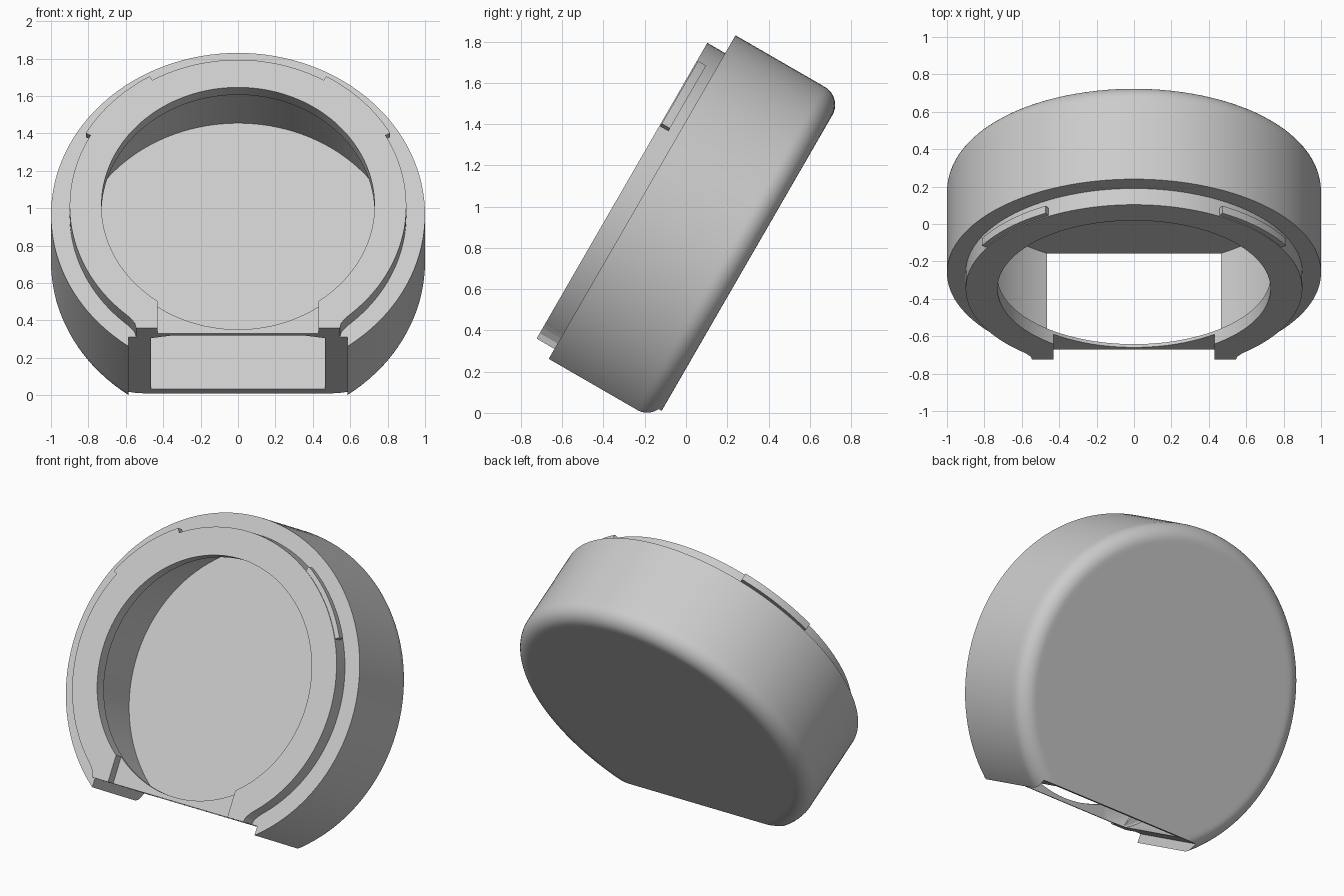
import bpy, bmesh
from math import sin, cos, pi, radians
from mathutils import Matrix

cube = bpy.data.objects.get("Cube")
if cube:
    bpy.data.objects.remove(cube, do_unlink=True)

# The case leans back: local z is the axis of the round case, local y runs up its face
TILT = Matrix.Translation((0, -0.26, 0.964)) @ Matrix.Rotation(radians(60), 4, 'X')
FLAT = -0.755      # height of the flat cut at the bottom
LIP = 0.1          # how far the lip stands out

grey = bpy.data.materials.new("light_grey")
grey.use_nodes = True
colour = (0.6, 0.6, 0.6, 1)
grey.diffuse_color = colour
shader = next(n for n in grey.node_tree.nodes if n.type == 'BSDF_PRINCIPLED')
shader.inputs["Base Color"].default_value = colour
shader.inputs["Roughness"].default_value = 0.6


def finish(bm, name):
    bmesh.ops.recalc_face_normals(bm, faces=bm.faces)
    mesh = bpy.data.meshes.new(name)
    bm.to_mesh(mesh)
    bm.free()
    mesh.materials.append(grey)
    obj = bpy.data.objects.new(name, mesh)
    obj.matrix_world = TILT
    bpy.context.collection.objects.link(obj)
    return obj


def lathe(name, profile, steps=128):
    bm = bmesh.new()
    verts = [bm.verts.new((r, 0, z)) for r, z in profile]
    edges = [bm.edges.new(pair) for pair in zip(verts, verts[1:])]
    bmesh.ops.spin(bm, geom=verts + edges, axis=(0, 0, 1), cent=(0, 0, 0),
                   angle=2 * pi, steps=steps, use_merge=True)
    bmesh.ops.remove_doubles(bm, verts=bm.verts, dist=0.0001)
    return finish(bm, name)


def prism(name, outline, z0, z1):
    bm = bmesh.new()
    face = bm.faces.new([bm.verts.new((x, y, z0)) for x, y in outline])
    new = bmesh.ops.extrude_face_region(bm, geom=[face])["geom"]
    bmesh.ops.translate(bm, vec=(0, 0, z1 - z0),
                        verts=[v for v in new if isinstance(v, bmesh.types.BMVert)])
    return finish(bm, name)


def block(name, half_width, y0, y1, z0, z1):
    return prism(name, [(-half_width, y0), (half_width, y0),
                        (half_width, y1), (-half_width, y1)], z0, z1)


def activate(obj):
    bpy.ops.object.select_all(action='DESELECT')
    obj.select_set(True)
    bpy.context.view_layer.objects.active = obj


def cut(obj, cutter):
    cutter.hide_render = True
    mod = obj.modifiers.new("cut", 'BOOLEAN')
    mod.operation = 'DIFFERENCE'
    mod.solver = 'EXACT'
    mod.object = cutter
    activate(obj)
    bpy.ops.object.modifier_apply(modifier=mod.name)
    bpy.data.objects.remove(cutter, do_unlink=True)


# Hollow round case: rounded back edge, front rim, lip and wide cavity
fillet = [(0.9 + 0.1 * sin(a), -0.5 - 0.1 * cos(a))
          for a in (i * pi / 20 for i in range(11))]
profile = ([(0, -0.6), (0.88, -0.6)] + fillet +
           [(1, -0.48), (1, 0), (0.9, 0), (0.9, LIP), (0.73, LIP), (0.73, 0.02),
            (0.83, 0.02), (0.887, -0.01), (0.887, -0.555), (0, -0.555)])
case = lathe("round_case", profile)

# Flat bottom opening, and shallow recess in the lip above it
cut(case, block("bottom_cutter", 0.585, -1.2, FLAT, -1, 0.5))
cut(case, block("recess_cutter", 0.43, -0.9, -0.55, 0.04, 0.5))
activate(case)
bpy.ops.object.shade_smooth_by_angle(angle=radians(30))

# Curved locking tabs and flared lip ends, one on each side
for side, label in ((1, "left"), (-1, "right")):
    angles = [radians(29 + 30.5 * i / 16) for i in range(17)]
    arc = [(side * 0.93 * cos(a), 0.93 * sin(a)) for a in angles]
    arc += [(side * 0.88 * cos(a), 0.88 * sin(a)) for a in reversed(angles)]
    tab = prism(label + "_locking_tab", arc, 0.05, 0.095)
    activate(tab)
    bpy.ops.object.shade_smooth_by_angle(angle=radians(30))
    foot = [(0.45, FLAT), (0.545, FLAT), (0.552, -0.725), (0.575, -0.695),
            (0.63, -0.64), (0.5, -0.65)]
    prism(label + "_lip_end", [(side * x, y) for x, y in foot], -0.005, LIP)
